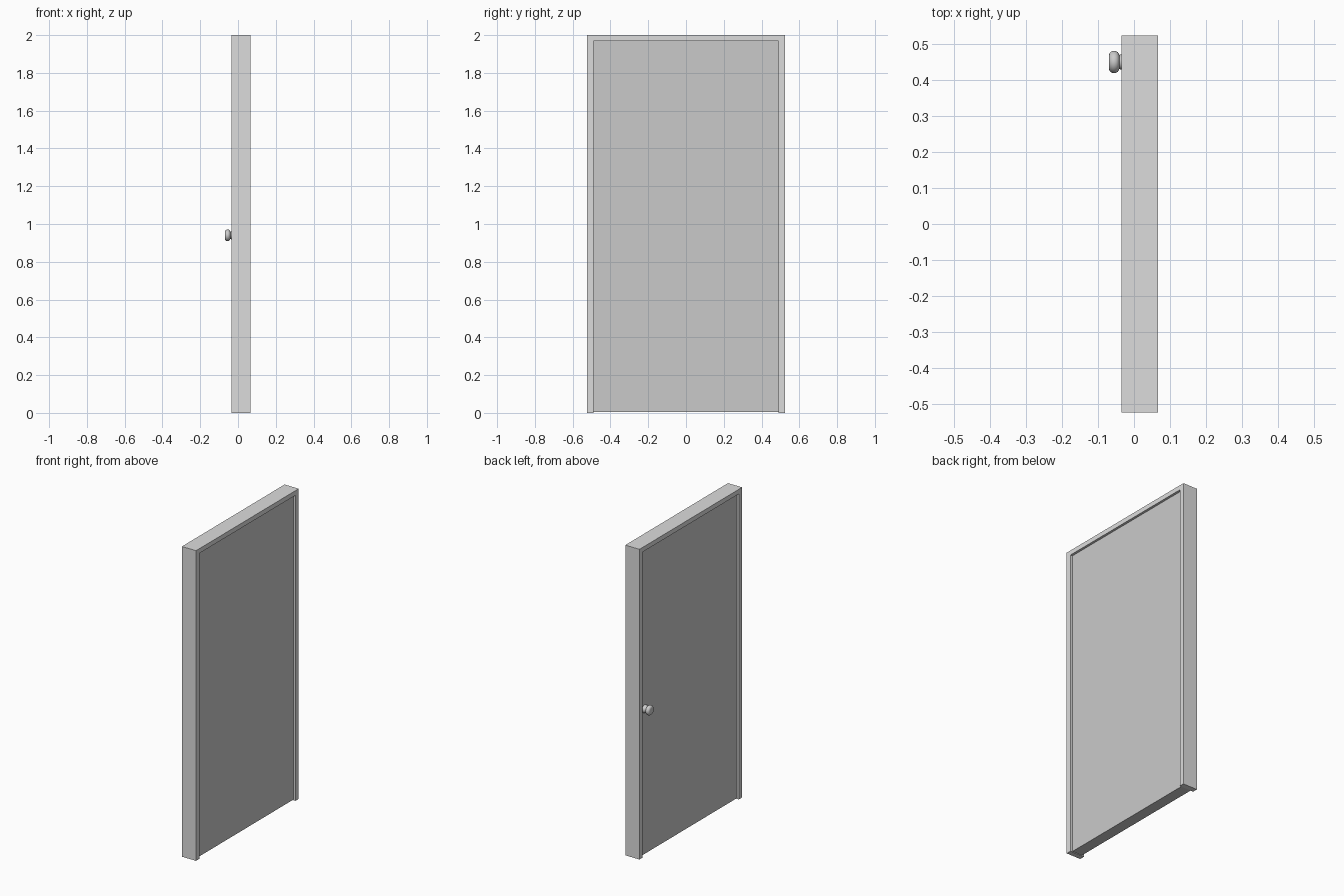
import bpy, bmesh, math
from mathutils import Matrix

if "Cube" in bpy.data.objects:
    bpy.data.objects.remove(bpy.data.objects["Cube"])


def material(name, v):
    m = bpy.data.materials.new(name)
    m.diffuse_color = (v, v, v, 1)
    m.use_nodes = True
    m.node_tree.nodes["Principled BSDF"].inputs["Base Color"].default_value = m.diffuse_color
    return m


frame_grey = material("frame grey", 0.72)
panel_grey = material("panel grey", 0.59)
knob_grey = material("knob grey", 0.60)


def finish(bm, name, mat):
    bmesh.ops.recalc_face_normals(bm, faces=bm.faces)
    me = bpy.data.meshes.new(name)
    bm.to_mesh(me)
    bm.free()
    me.materials.append(mat)
    ob = bpy.data.objects.new(name, me)
    bpy.context.scene.collection.objects.link(ob)
    return ob


X0, X1 = -0.034, 0.067      # frame depth
W, IW = 0.523, 0.49         # outer and inner half widths
H, IH = 2.0, 1.97           # outer and inner heights

# Door frame: one U-shaped outline extruded through its depth
bm = bmesh.new()
outline = [(-W, 0), (-W, H), (W, H), (W, 0), (IW, 0), (IW, IH), (-IW, IH), (-IW, 0)]
face = bm.faces.new([bm.verts.new((X0, y, z)) for y, z in outline])
ext = bmesh.ops.extrude_face_region(bm, geom=[face])
bmesh.ops.translate(bm, vec=(X1 - X0, 0, 0),
                    verts=[g for g in ext["geom"] if isinstance(g, bmesh.types.BMVert)])
finish(bm, "door_frame", frame_grey)

# Door panel, set back from both frame faces
bm = bmesh.new()
bmesh.ops.create_cube(bm, size=1)
P0, P1, PZ = X0 + 0.015, X1 - 0.015, 0.004
bmesh.ops.scale(bm, vec=(P1 - P0, 2 * IW, IH - PZ), verts=bm.verts)
bmesh.ops.translate(bm, vec=((P0 + P1) / 2, 0, (IH + PZ) / 2), verts=bm.verts)
finish(bm, "door_panel", panel_grey)

# Door knob: flared neck and rounded grip, lathed about the x axis
profile = [(-0.018, 0.026), (-0.028, 0.024), (-0.035, 0.021), (-0.040, 0.020)]
for i in range(13):
    a = math.pi * i / 12
    profile.append((-0.055 + 0.0145 * math.cos(a), 0.017 + 0.014 * math.sin(a)))
profile.append((-0.0695, 0.0))
bm = bmesh.new()
vs = [bm.verts.new((x, r, 0)) for x, r in profile]
es = [bm.edges.new(p) for p in zip(vs, vs[1:])]
bmesh.ops.spin(bm, geom=vs + es, cent=(0, 0, 0), axis=(1, 0, 0),
               angle=2 * math.pi, steps=32, use_duplicate=False)
bmesh.ops.remove_doubles(bm, verts=bm.verts, dist=1e-5)
bmesh.ops.transform(bm, matrix=Matrix.Translation((0, 0.449, 0.94)), verts=bm.verts)
knob = finish(bm, "door_knob", knob_grey)
bpy.context.view_layer.objects.active = knob
knob.select_set(True)
bpy.ops.object.shade_smooth_by_angle(angle=math.radians(40))
